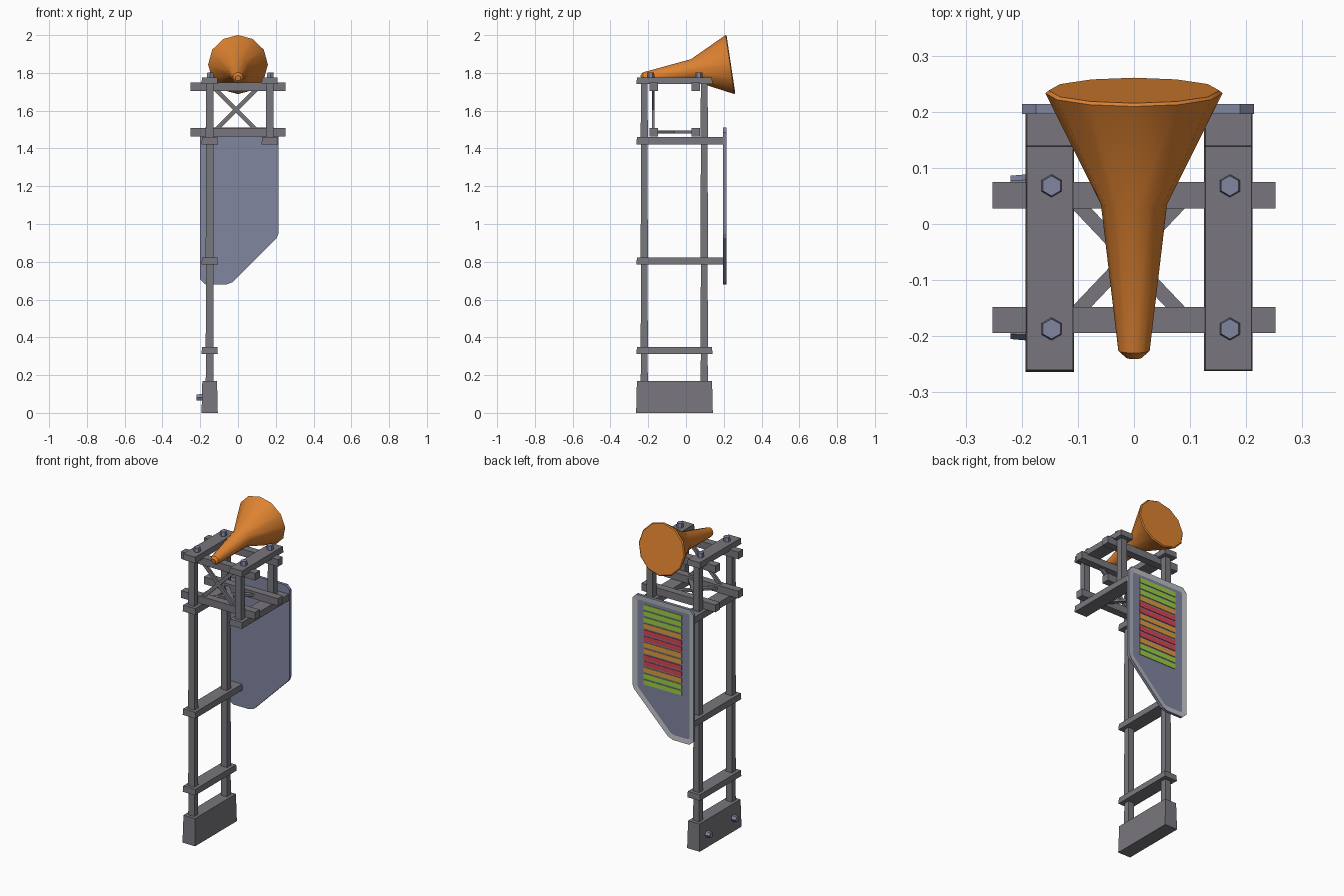
import bpy, bmesh, math
from mathutils import Vector, Matrix

if "Cube" in bpy.data.objects:
    bpy.data.objects.remove(bpy.data.objects["Cube"])


def material(name, rgb):
    m = bpy.data.materials.new(name)
    m.diffuse_color = (*rgb, 1)
    m.use_nodes = True
    m.node_tree.nodes["Principled BSDF"].inputs["Base Color"].default_value = m.diffuse_color
    return m


GREY = material("grey_timber", (0.19, 0.183, 0.205))
BLUE = material("blue_grey_metal", (0.22, 0.24, 0.35))
ORANGE = material("horn_orange", (0.73, 0.225, 0.03))
RIM = material("pale_rim", (0.50, 0.51, 0.54))
GREEN = material("strip_green", (0.33, 0.62, 0.06))
AMBER = material("strip_amber", (0.72, 0.33, 0.05))
RED = material("strip_red", (0.68, 0.06, 0.09))


def finish(name, bm, *mats):
    bmesh.ops.recalc_face_normals(bm, faces=bm.faces)
    me = bpy.data.meshes.new(name)
    bm.to_mesh(me)
    bm.free()
    for m in mats:
        me.materials.append(m)
    ob = bpy.data.objects.new(name, me)
    bpy.context.collection.objects.link(ob)
    return ob


def box(name, x, y, z, mat, taper=0.0):
    """Box from (min, max) ranges; taper narrows the top on every side."""
    bm = bmesh.new()
    bmesh.ops.create_cube(bm, size=1)
    for v in bm.verts:
        s = taper if v.co.z > 0 else 0
        for i, (a, b) in enumerate((x, y, z)):
            inset = s if i < 2 else 0
            v.co[i] = a + inset if v.co[i] < 0 else b - inset
    return finish(name, bm, mat)


def rod(name, p, q, width, thick, flat):
    """Flat brace from p to q; flat is the normal of its wide side."""
    p, q, n = Vector(p), Vector(q), Vector(flat)
    d = (q - p).normalized()
    side = n.cross(d)
    bm = bmesh.new()
    bmesh.ops.create_cube(bm, size=1)
    for v in bm.verts:
        c = v.co.copy()
        v.co = (p + q) / 2 + d * c.x * (q - p).length + side * c.y * width + n * c.z * thick
    return finish(name, bm, GREY)


def bolt(name, base, turn):
    bm = bmesh.new()
    bmesh.ops.create_cone(bm, cap_ends=True, segments=6, radius1=0.021, radius2=0.018, depth=0.034)
    bmesh.ops.transform(bm, matrix=Matrix.Translation(base) @ turn @ Matrix.Translation((0, 0, 0.01)), verts=bm.verts)
    return finish(name, bm, BLUE)


LEFT, RIGHT = -0.15, 0.168
POST_Y = ((-0.24, -0.202), (0.077, 0.116))


def posts(name, cx, z0, z1):
    for side, y in zip(("front", "back"), POST_Y):
        box(f"{name}_{side}", (cx - 0.021, cx + 0.021), y, (z0, z1), GREY, 0.0015)


def beam(name, cx, z0, z1, y1=0.14):
    box(name, (cx - 0.043, cx + 0.043), (-0.262, y1), (z0, z1), GREY, 0.002)


# Foot block and the tall left ladder frame
box("foot_block", (-0.193, -0.107), (-0.264, 0.142), (0, 0.168), GREY, 0.004)
for i, (a, b) in enumerate(((0.16, 0.32), (0.34, 0.79), (0.82, 1.43), (1.45, 1.75))):
    posts(f"tall_post_{i}", LEFT, a, b)
beam("rung_low", LEFT, 0.312, 0.348)
beam("rung_mid", LEFT, 0.785, 0.822, 0.198)
beam("rung_high", LEFT, 1.422, 1.46, 0.198)
beam("top_rail_left", LEFT, 1.74, 1.776)

# Short right frame
beam("lower_rail_right", RIGHT, 1.422, 1.46, 0.198)
posts("short_post", RIGHT, 1.45, 1.75)
beam("top_rail_right", RIGHT, 1.74, 1.776)

# Cross beams joining the two frames
for level, z in (("lower", (1.463, 1.508)), ("upper", (1.704, 1.748))):
    for side, y in (("front", (-0.194, -0.148)), ("back", (0.028, 0.075))):
        box(f"cross_beam_{level}_{side}", (-0.252, 0.252), y, z, GREY)

# X braces: one upright at the front, one lying between the lower beams
for i, s in enumerate((1, -1)):
    rod(f"front_brace_{i}", (-0.01 - 0.115 * s, -0.173, 1.72), (-0.01 + 0.115 * s, -0.173, 1.49),
        0.022, 0.014, (0, 1, 0))
    rod(f"floor_brace_{i}", (-0.01 - 0.095 * s, 0.04, 1.487), (-0.01 + 0.095 * s, -0.16, 1.487),
        0.025, 0.014, (0, 0, 1))

# Bolts on the top rails and on the side of the foot block
for y in (-0.187, 0.068):
    for x in (-0.147, 0.171):
        bolt("rail_bolt", (x, y, 1.776), Matrix.Identity(4))
    bolt("foot_bolt", (-0.193, y, 0.082), Matrix.Rotation(-math.pi / 2, 4, 'Y'))

# Hanging sign board: chamfered outline, rim and recess on its back face
outline = [(-0.2, 0.705), (-0.172, 0.68), (-0.062, 0.68), (-0.028, 0.692), (0.205, 0.925),
           (0.214, 0.95), (0.214, 1.485), (0.189, 1.51), (-0.175, 1.51), (-0.2, 1.485)]
bm = bmesh.new()
face = bm.faces.new([bm.verts.new((x, 0.196, z)) for x, z in outline])
ext = bmesh.ops.extrude_face_region(bm, geom=[face])
for v in [g for g in ext["geom"] if isinstance(g, bmesh.types.BMVert)]:
    v.co.y = 0.214
back = [g for g in ext["geom"] if isinstance(g, bmesh.types.BMFace)]
rim = bmesh.ops.inset_region(bm, faces=back, thickness=0.03, use_even_offset=True)
for f in rim["faces"]:
    f.material_index = 1
for v in back[0].verts:
    v.co.y = 0.211
finish("sign_board", bm, BLUE, RIM)

# Coloured strips on the board
for i, c in enumerate("GGGARRAARRAGG"):
    top = 1.46 - i * 0.0385
    box(f"strip_{i}", (-0.12, 0.138), (0.209, 0.2145), (top - 0.029, top),
        {"G": GREEN, "A": AMBER, "R": RED}[c])

# Horn: rings (distance behind mouth, radius) along a tilted axis
tilt = math.radians(8.6)
axis = Vector((0, math.cos(tilt), math.sin(tilt)))
up = Vector((0, -math.sin(tilt), math.cos(tilt)))
mouth = Vector((0, 0.233, 1.844))
bm = bmesh.new()
rings = []
for d, r in ((-0.477, 0.014), (-0.464, 0.028), (-0.2, 0.059), (0, 0.158), (0.005, 0.152)):
    rings.append([bm.verts.new(mouth + axis * d + up * r * math.cos(a) + Vector((r * math.sin(a), 0, 0)))
                  for a in (k * math.tau / 12 for k in range(12))])
for lo, hi in zip(rings, rings[1:]):
    for k in range(12):
        bm.faces.new((lo[k], lo[(k + 1) % 12], hi[(k + 1) % 12], hi[k]))
bm.faces.new(rings[0])
bm.faces.new(rings[-1])
horn = finish("horn", bm, ORANGE)
bpy.context.view_layer.objects.active = horn
horn.select_set(True)
bpy.ops.object.shade_smooth_by_angle(angle=math.radians(35))
